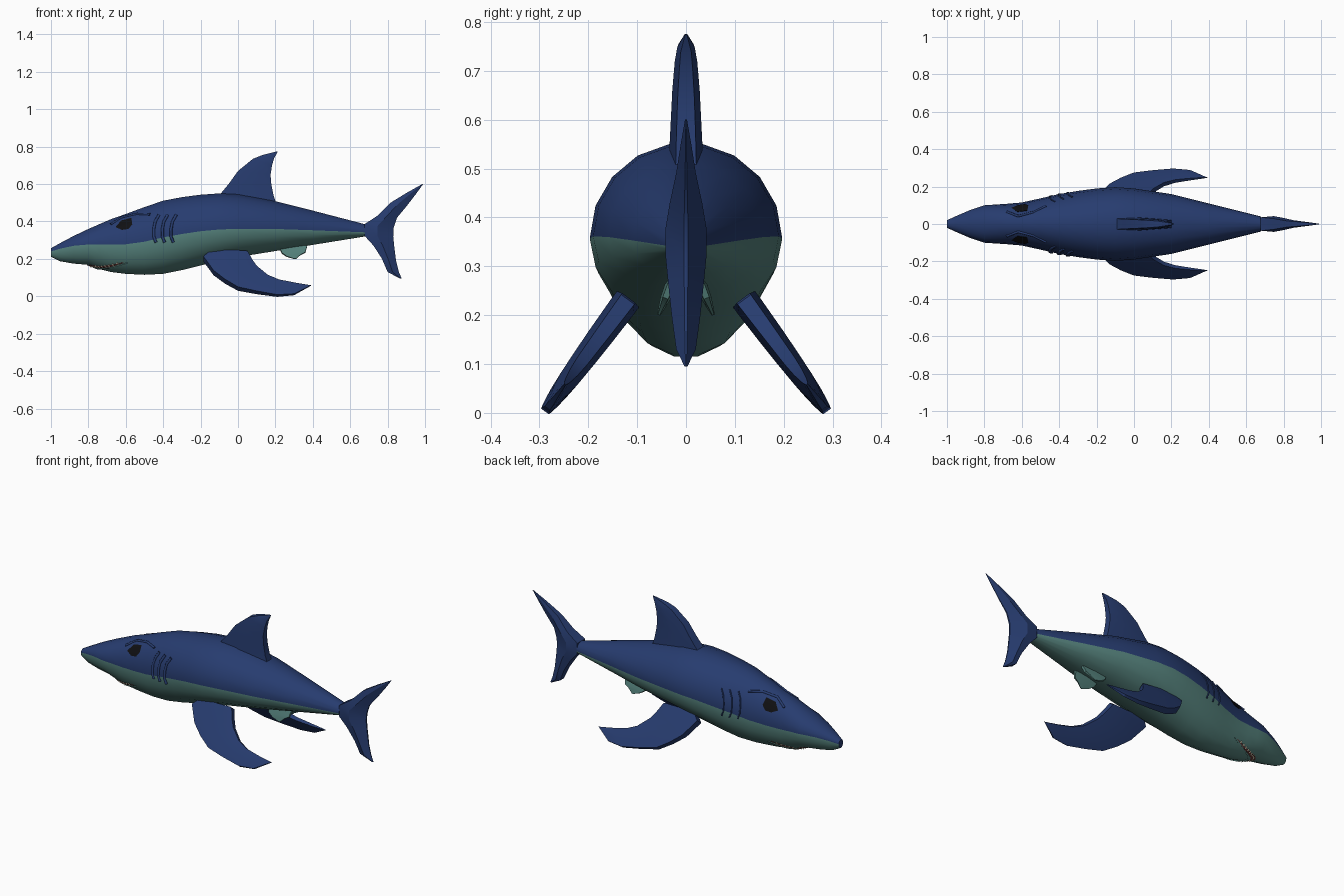
import bpy, bmesh, math
from mathutils import Vector, Matrix

if "Cube" in bpy.data.objects:
    bpy.data.objects.remove(bpy.data.objects["Cube"])


def material(name, rgb):
    m = bpy.data.materials.new(name)
    m.diffuse_color = (*rgb, 1)
    m.use_nodes = True
    m.node_tree.nodes["Principled BSDF"].inputs["Base Color"].default_value = m.diffuse_color
    return m


BLUE = material("navy", (0.02, 0.045, 0.16))
TEAL = material("teal", (0.09, 0.22, 0.2))
DARK = material("black", (0.005, 0.005, 0.006))
RED = material("gum", (0.12, 0.03, 0.03))
CREAM = material("cream", (0.75, 0.68, 0.5))


def make(name, bm, mats, smooth=None):
    bmesh.ops.recalc_face_normals(bm, faces=bm.faces)
    me = bpy.data.meshes.new(name)
    bm.to_mesh(me)
    bm.free()
    ob = bpy.data.objects.new(name, me)
    bpy.context.collection.objects.link(ob)
    for m in mats:
        me.materials.append(m)
    if smooth:
        bpy.ops.object.select_all(action='DESELECT')
        ob.select_set(True)
        bpy.context.view_layer.objects.active = ob
        bpy.ops.object.shade_smooth_by_angle(angle=math.radians(smooth))
    return ob


def loft(bm, rings):
    rows = [[bm.verts.new(p) for p in r] for r in rings]
    n = len(rows[0])
    for a, b in zip(rows, rows[1:]):
        for i in range(n):
            j = (i + 1) % n
            bm.faces.new((a[i], a[j], b[j], b[i])).material_index = int(i >= n // 2)
    bm.faces.new(rows[0][::-1])
    bm.faces.new(rows[-1])


# Body stations: x, top, bottom, half width, colour line height
ST = [(-1.0, .257, .212, .02, .24), (-.95, .285, .187, .043, .255), (-.88, .322, .175, .073, .27),
      (-.8, .36, .168, .1, .277), (-.74, .386, .145, .104, .277), (-.68, .412, .13, .108, .276),
      (-.6, .44, .12, .115, .278), (-.5, .477, .115, .137, .292), (-.4, .511, .12, .16, .315),
      (-.3, .53, .14, .177, .333), (-.2, .543, .165, .19, .348), (-.1, .55, .189, .197, .357),
      (0, .545, .21, .19, .361), (.2, .508, .242, .16, .36), (.4, .458, .275, .11, .353),
      (.68, .385, .32, .04, .342)]


def station(x):
    for a, b in zip(ST, ST[1:]):
        if x <= b[0]:
            f = (x - a[0]) / (b[0] - a[0])
            return [p + (q - p) * f for p, q in zip(a, b)]
    return ST[-1]


def skin(x, deg, grow=1.0):
    _, top, bot, w, mid = station(x)
    a = math.radians(deg)
    h = (top - mid if math.sin(a) > 0 else mid - bot) / math.sin(math.radians(80))
    return Vector((x, w * grow * math.cos(a), mid + h * grow * math.sin(a)))


def side_y(x, z):
    _, top, bot, w, mid = station(x)
    s = (z - mid) / (top - mid if z > mid else mid - bot)
    return w * math.sqrt(max(0, 1 - s * s))


bm = bmesh.new()
loft(bm, [[skin(s[0], 20 * i) for i in range(18)] for s in ST])
make("body", bm, [BLUE, TEAL], 40)


# Fins: rows of leading point, trailing point and half thickness
def fin(name, rows, mat, y0=0, z0=0, lean=0, side=1, trail=.6, mid=1.0):
    n = Vector((0, 1, lean)).normalized()
    rings = []
    for lx, lz, tx, tz, t in rows:
        ring = []
        for f, k in ((0, .85), (.45, mid), (1, trail), (1, -trail), (.45, -mid), (0, -.85)):
            x, z = lx + (tx - lx) * f, lz + (tz - lz) * f
            p = Vector((x, y0 + lean * (z0 - z), z)) + n * t * k
            p.y *= side
            ring.append(p)
        rings.append(ring)
    bm = bmesh.new()
    loft(bm, rings)
    for f in bm.faces:
        f.material_index = 0
    make(name, bm, [mat], 25)


fin("dorsal_fin", [(-.1, .51, .21, .48, .036), (-.1, .54, .19, .54, .034), (-.05, .6, .178, .6, .031),
                   (0, .67, .174, .65, .028), (.08, .735, .182, .7, .023),
                   (.13, .755, .193, .738, .018), (.208, .775, .213, .774, .003)], BLUE)
fin("tail_fin", [(.865, .095, .875, .095, .003), (.80, .13, .86, .13, .02), (.77, .2, .845, .19, .029),
                 (.725, .27, .835, .27, .037), (.677, .323, .83, .32, .042), (.677, .386, .832, .365, .042),
                 (.745, .43, .85, .42, .034), (.815, .5, .9, .48, .02), (.9, .552, .95, .545, .011),
                 (.985, .6, .99, .6, .002)], BLUE, trail=.1)
for s, label in ((-1, "front"), (1, "rear")):
    fin("pectoral_fin_" + label,
        [(-.15, .23, .04, .235, .028), (-.185, .2, .052, .232, .028), (-.13, .125, .075, .19, .026),
         (-.07, .08, .1, .155, .024), (0, .04, .16, .107, .021), (.1, .02, .22, .084, .017),
         (.21, .003, .3, .07, .012), (.3, .01, .35, .063, .008), (.388, .057, .392, .058, .002)],
        BLUE, y0=.128, z0=.22, lean=.74, side=s)
    fin("pelvic_fin_" + label, [(.22, .262, .37, .27, .012), (.235, .23, .36, .235, .01),
                                (.26, .213, .335, .222, .007), (.3, .2, .31, .2, .003)],
        TEAL, y0=.04, z0=.24, lean=.4, side=s)


# Tubes lying on the body side
def tube(name, pts, r, side, mat):
    cu = bpy.data.curves.new(name, 'CURVE')
    cu.dimensions = '3D'
    cu.bevel_depth = r
    cu.bevel_resolution = 1
    cu.use_fill_caps = True
    sp = cu.splines.new('POLY')
    sp.points.add(len(pts) - 1)
    for p, (x, z) in zip(sp.points, pts):
        p.co = (x, side * side_y(x, z), z, 1)
    cu.materials.append(mat)
    bpy.context.collection.objects.link(bpy.data.objects.new(name, cu))


# Gills, brows and eyes
for s, label in ((-1, "front"), (1, "rear")):
    for i in range(3):
        x = -.45 + .046 * i
        path = [(x + .028, .435), (x + .008, .4), (x, .36), (x, .32), (x + .012, .288)]
        tube(f"gill_{label}_{i + 1}", path, .008 if s < 0 else .004, s, BLUE)
    tube("brow_" + label, [(-.68, .385), (-.62, .422), (-.54, .44), (-.47, .438)], .007, s, BLUE)
    bm = bmesh.new()
    outline = [(-.655, .37), (-.625, .405), (-.57, .42), (-.565, .385), (-.585, .36), (-.62, .355)]
    rim = [bm.verts.new((x, s * (side_y(x, z) + .003), z)) for x, z in outline]
    hub = bm.verts.new((-.603, s * (side_y(-.603, .383) + .007), .383))
    back = bm.verts.new((-.603, s * .04, .383))
    for a, b in zip(rim, rim[1:] + rim[:1]):
        bm.faces.new((a, b, hub))
        bm.faces.new((b, a, back))
    make("eye_" + label, bm, [DARK], 40)

# Crescent mouth wrapped under the head
N = 24
path = []
for i in range(N + 1):
    u = -1 + 2 * i / N
    path.append((-.785 + .17 * abs(u) ** 1.8, -90 + u * 52, .018 * (1 - u * u) + .004))


def band(name, shift, width, grow, mat):
    bm = bmesh.new()
    loft(bm, [[skin(x + shift - h * width, a, grow), skin(x + shift + h * width, a, grow),
               skin(x + shift + h * width, a, .95), skin(x + shift - h * width, a, .95)]
              for x, a, h in path])
    for f in bm.faces:
        f.material_index = 0
    make(name, bm, [mat], 40)


band("mouth", 0, 1, 1.008, RED)
band("lower_lip", .022, .45, 1.03, TEAL)

# Teeth along the upper jaw
bm = bmesh.new()
for x, a, h in path[1:-1]:
    p = skin(x - h * .3, a, 1.015)
    tilt = Vector((.5, 0, -.85)).to_track_quat('Z', 'Y').to_matrix().to_4x4()
    bmesh.ops.create_cone(bm, cap_ends=True, segments=4, radius1=.006, radius2=0, depth=.02,
                          matrix=Matrix.Translation(p) @ tilt)
make("teeth", bm, [CREAM])
